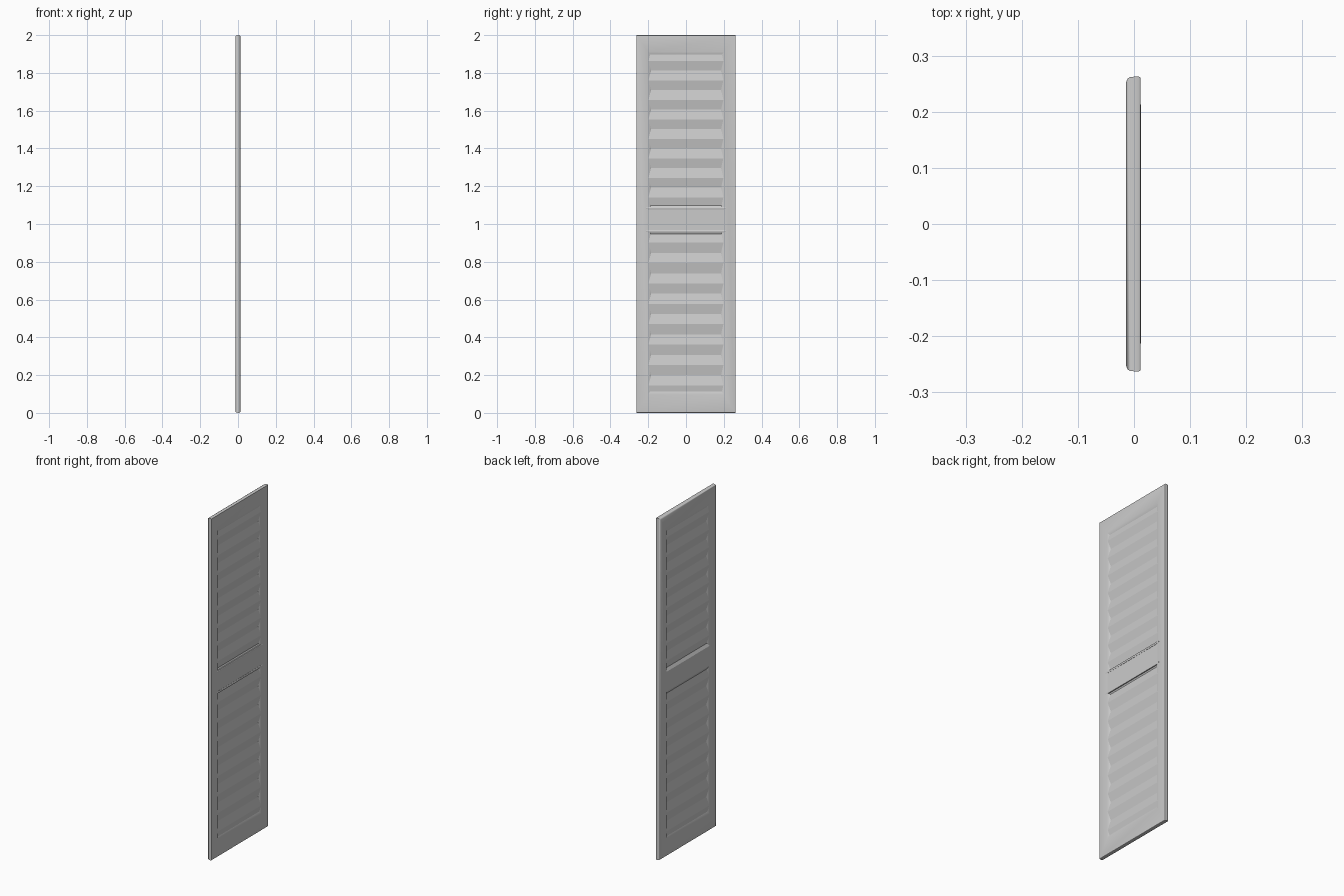
import bpy, bmesh, math

if "Cube" in bpy.data.objects:
    bpy.data.objects.remove(bpy.data.objects["Cube"])

paint = bpy.data.materials.new("grey paint")
paint.use_nodes = True
GREY = (0.6, 0.6, 0.6, 1)
paint.diffuse_color = GREY
paint.node_tree.nodes["Principled BSDF"].inputs["Base Color"].default_value = GREY

HALF_WIDTH, HEIGHT = 0.263, 2.0
PITCH = 0.102


def finish(name, bm, smooth=None):
    bmesh.ops.recalc_face_normals(bm, faces=bm.faces)
    mesh = bpy.data.meshes.new(name)
    bm.to_mesh(mesh)
    bm.free()
    mesh.materials.append(paint)
    obj = bpy.data.objects.new(name, mesh)
    bpy.context.collection.objects.link(obj)
    if smooth:
        bpy.ops.object.select_all(action="DESELECT")
        obj.select_set(True)
        bpy.context.view_layer.objects.active = obj
        bpy.ops.object.shade_smooth_by_angle(angle=math.radians(smooth))
    return obj


def bridge(bm, a, b):
    n = len(a)
    for i in range(n):
        bm.faces.new((a[i], a[(i + 1) % n], b[(i + 1) % n], b[i]))


def bar(name, profile, half_length, smooth=None):
    """Extrude an (x, z) profile along y."""
    bm = bmesh.new()
    ends = [[bm.verts.new((x, y, z)) for x, z in profile]
            for y in (-half_length, half_length)]
    bridge(bm, *ends)
    for end in ends:
        bm.faces.new(end)
    return finish(name, bm, smooth)


# Frame: a moulded section (inset from the edge, x) swept round the rectangle
section = [(0.000, 0.008), (0.002, 0.0112), (0.006, 0.012), (0.062, 0.012),
           (0.078, 0.001), (0.078, -0.002), (0.062, -0.013), (0.010, -0.014),
           (0.004, -0.0115), (0.001, -0.007)]
bm = bmesh.new()
rings = []
for inset, x in section:
    y = HALF_WIDTH - inset
    low, high = inset * 1.55, HEIGHT - inset * 1.42
    if inset < 0.02:
        low, high = inset, HEIGHT - inset
    rings.append([bm.verts.new((x, *p)) for p in
                  ((-y, low), (y, low), (y, high), (-y, high))])
for i, ring in enumerate(rings):
    bridge(bm, ring, rings[(i + 1) % len(rings)])
finish("frame", bm, 40)

# Middle rail with sloped edges
bar("middle_rail",
    [(0.0105, 0.965), (0.0105, 1.08), (0.001, 1.1), (-0.002, 1.1),
     (-0.013, 1.08), (-0.013, 0.965), (-0.002, 0.945), (0.001, 0.945)],
    0.2)

# Narrow beads along the rail
for name, z in (("upper_bead", 1.083), ("lower_bead", 0.961)):
    bar(name, [(0.006, z - 0.006), (0.0115, z - 0.006), (0.0128, z - 0.002),
               (0.0128, z + 0.002), (0.0115, z + 0.006), (0.006, z + 0.006)],
        0.213)

# Louvre slats, filling the openings above and below the rail
for part, start, end in (("lower", 0.092, 0.955), ("upper", 1.09, 1.915)):
    count = round((end - start) / PITCH)
    step = (end - start) / count
    for i in range(count):
        z = start + i * step
        bar(f"{part}_slat_{i + 1}",
            [(0.001, z), (0.0102, z + step / 2), (0.001, z + step),
             (-0.002, z + step), (-0.0112, z + step / 2), (-0.002, z)],
            0.202)
